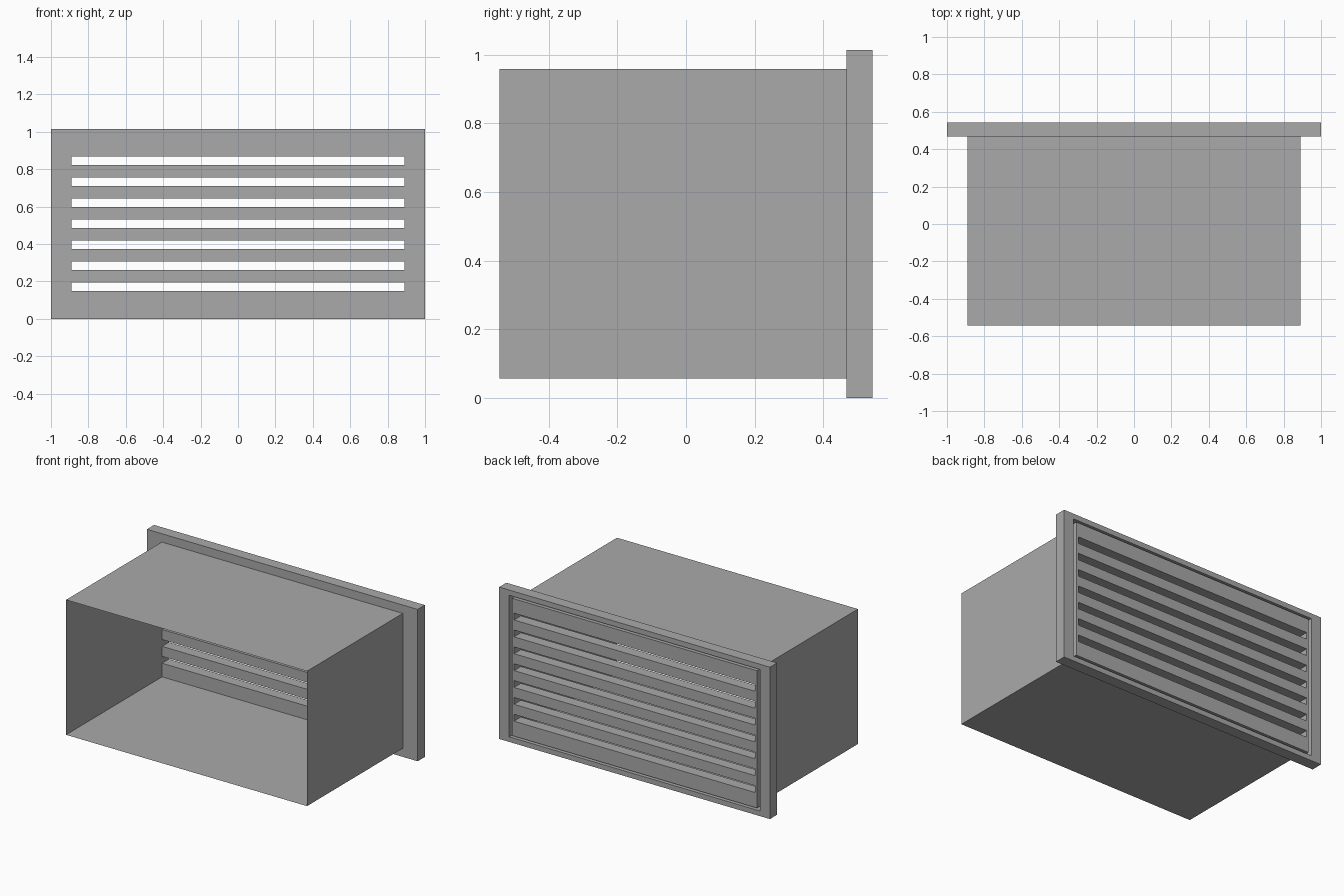
import bpy, bmesh

if "Cube" in bpy.data.objects:
    bpy.data.objects.remove(bpy.data.objects["Cube"])

# Dark grey paint
paint = bpy.data.materials.new("dark_grey_paint")
paint.diffuse_color = (0.4, 0.4, 0.4, 1)
paint.use_nodes = True
paint.node_tree.nodes["Principled BSDF"].inputs["Base Color"].default_value = paint.diffuse_color


def finish(bm, name):
    bmesh.ops.recalc_face_normals(bm, faces=bm.faces)
    me = bpy.data.meshes.new(name)
    bm.to_mesh(me)
    bm.free()
    me.materials.append(paint)
    ob = bpy.data.objects.new(name, me)
    bpy.context.collection.objects.link(ob)
    return ob


def box(name, x0, x1, y0, y1, z0, z1):
    bm = bmesh.new()
    bmesh.ops.create_cube(bm, size=1)
    for v in bm.verts:
        v.co = (x1 if v.co.x > 0 else x0, y1 if v.co.y > 0 else y0, z1 if v.co.z > 0 else z0)
    return finish(bm, name)


def loop(bm, hx, z0, z1, y):
    return [bm.verts.new((x, y, z)) for x, z in ((-hx, z0), (hx, z0), (hx, z1), (-hx, z1))]


def loft(name, sections, closed=False):
    """Skin a chain of rectangles given as (half width, z0, z1, y)."""
    bm = bmesh.new()
    loops = [loop(bm, *s) for s in sections]
    pairs = list(zip(loops, loops[1:]))
    if closed:
        pairs.append((loops[-1], loops[0]))
    for a, b in pairs:
        for i in range(4):
            j = (i + 1) % 4
            bm.faces.new((a[i], a[j], b[j], b[i]))
    return finish(bm, name)


FRONT, BACK, SEAT, STEP = -0.543, 0.543, 0.467, 0.49
DUCT = (0.89, 0.057, 0.958)
OPENING = (0.926, 0.034, 0.979)
PANEL = (0.905, 0.048, 0.965)
PITCH, GAP, FIRST = 0.1126, 0.0455, 0.148

# Thin open sleeve
loft("duct_sleeve", [(*DUCT, FRONT), (*DUCT, SEAT)])

# Flange with a stepped recess on the back
loft("flange", [(1, 0, 1.014, SEAT), (1, 0, 1.014, BACK), (*OPENING, BACK),
                (*OPENING, STEP), (*DUCT, STEP), (*DUCT, SEAT)], closed=True)

# Slim grille frame, separated from the flange by a groove
loft("grille_frame", [(*PANEL, STEP), (*PANEL, BACK), (*DUCT, BACK), (*DUCT, STEP)], closed=True)

# Solid bars at bottom and top, slats between
SLAT_FRONT = 0.47
box("bottom_bar", -0.89, 0.89, SLAT_FRONT, BACK, DUCT[1], FIRST)
box("top_bar", -0.89, 0.89, SLAT_FRONT, BACK, FIRST + 6 * PITCH + GAP, DUCT[2])
for i in range(6):
    z = FIRST + GAP + i * PITCH
    box(f"slat_{i + 1}", -0.89, 0.89, SLAT_FRONT, BACK, z, z + PITCH - GAP)
